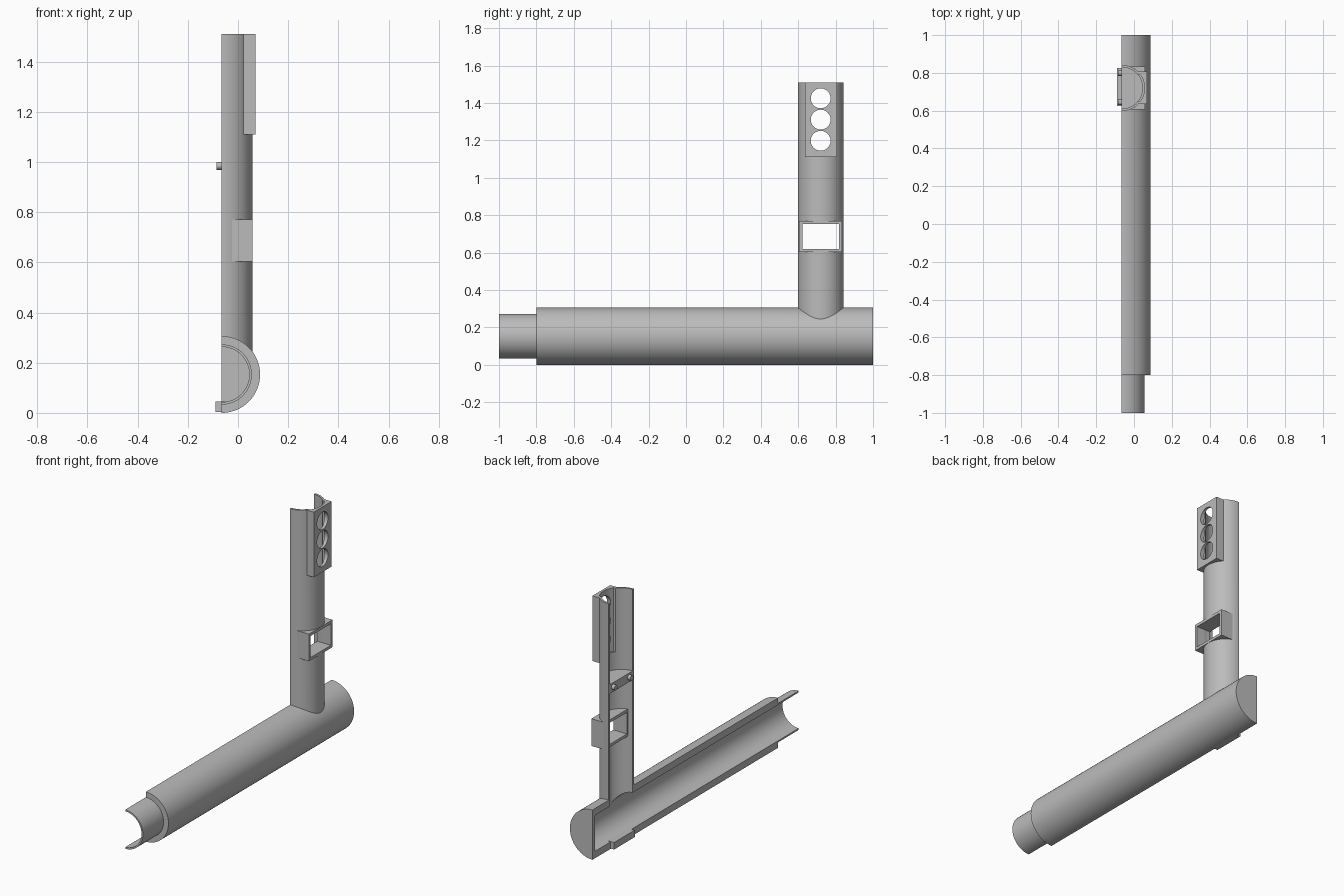
import bpy
import math

if "Cube" in bpy.data.objects:
    bpy.data.objects.remove(bpy.data.objects["Cube"], do_unlink=True)

grey = bpy.data.materials.new("mid_grey")
grey.use_nodes = True
grey.diffuse_color = (0.5, 0.5, 0.5, 1)
grey.node_tree.nodes["Principled BSDF"].inputs["Base Color"].default_value = (0.5, 0.5, 0.5, 1)

CUT = -0.065              # x of the flat split face, also the tube axes
BARREL_Z, BARREL_R = 0.153, 0.153
POST_Y, POST_R = 0.72, 0.122
BORE_R = 0.11
TOP = 1.51


def box(name, x, y, z):
    bpy.ops.mesh.primitive_cube_add(size=1)
    ob = bpy.context.object
    ob.name = name
    ob.location = [(a + b) / 2 for a, b in (x, y, z)]
    ob.scale = [b - a for a, b in (x, y, z)]
    bpy.ops.object.transform_apply(location=True, rotation=True, scale=True)
    ob.data.materials.append(grey)
    return ob


def cylinder(name, axis, start, end, r, centre, sides=96):
    """Cylinder along an axis; centre is the other two coordinates in xyz order."""
    bpy.ops.mesh.primitive_cylinder_add(vertices=sides, radius=r, depth=end - start)
    ob = bpy.context.object
    ob.name = name
    loc = list(centre)
    loc.insert("xyz".index(axis), (start + end) / 2)
    ob.location = loc
    ob.rotation_euler = {"x": (0, math.pi / 2, 0), "y": (math.pi / 2, 0, 0), "z": (0, 0, 0)}[axis]
    bpy.ops.object.transform_apply(location=True, rotation=True, scale=True)
    ob.data.materials.append(grey)
    return ob


def combine(ob, op, *tools):
    for tool in tools:
        mod = ob.modifiers.new(op.lower(), "BOOLEAN")
        mod.operation, mod.object, mod.solver = op, tool, "EXACT"
        bpy.context.view_layer.objects.active = ob
        bpy.ops.object.modifier_apply(modifier=mod.name)
        bpy.data.objects.remove(tool, do_unlink=True)
    return ob


def half_space():
    return box("cutter", (CUT, 1), (-2, 2), (-1, 3))


def window():
    return box("cutter", (-0.3, 0.3), (0.622, 0.818), (0.62, 0.752))


# Barrel, front spigot, post and hole block joined into one shell
body = cylinder("split_tube_body", "y", -0.8, 1, BARREL_R, (CUT, BARREL_Z))
combine(body, "UNION",
        cylinder("spigot", "y", -1, -0.7, 0.12, (CUT, BARREL_Z)),
        cylinder("post", "z", BARREL_Z, TOP, POST_R, (CUT, POST_Y)),
        box("hole_block", (0, 0.07), (0.635, 0.807), (1.11, TOP)))

# Bores, recess behind the hole block, round holes and the split
recess = combine(cylinder("cutter", "z", 1.12, 1.6, 0.121, (CUT, POST_Y)), "INTERSECT",
                 box("cutter", (-0.02, 0.2), (0.652, 0.788), (1, 2)))
combine(body, "DIFFERENCE",
        cylinder("cutter", "y", -1.1, 0.975, BORE_R, (CUT, BARREL_Z)),
        cylinder("cutter", "z", BARREL_Z, 1.6, BORE_R, (CUT, POST_Y)),
        recess, window(),
        *[cylinder("cutter", "x", 0, 0.2, 0.053, (POST_Y, z), 48) for z in (1.198, 1.311, 1.425)])
combine(body, "INTERSECT", half_space())

# Rectangular window frame passing through the post
frame = combine(box("window_frame", (-0.035, 0.058), (0.605, 0.835), (0.603, 0.77)),
                "DIFFERENCE", window())

# Half-round shelf inside the post with two locating pegs
shelf = combine(cylinder("peg_shelf", "z", 0.955, 1.01, 0.114, (CUT, POST_Y)),
                "INTERSECT", half_space())
pegs = [cylinder(name, "x", CUT - 0.02, CUT + 0.02, 0.016, (y, 0.985), 32)
        for name, y in (("front_peg", 0.645), ("back_peg", 0.8))]

# Locating tab on the bottom lip of the barrel
tab = box("bottom_tab", (-0.09, -0.05), (0.625, 0.825), (0.003, 0.046))

for ob in (body, frame, shelf, tab, *pegs):
    bpy.ops.object.select_all(action="DESELECT")
    ob.select_set(True)
    bpy.context.view_layer.objects.active = ob
    bpy.ops.object.shade_smooth_by_angle(angle=math.radians(30))
